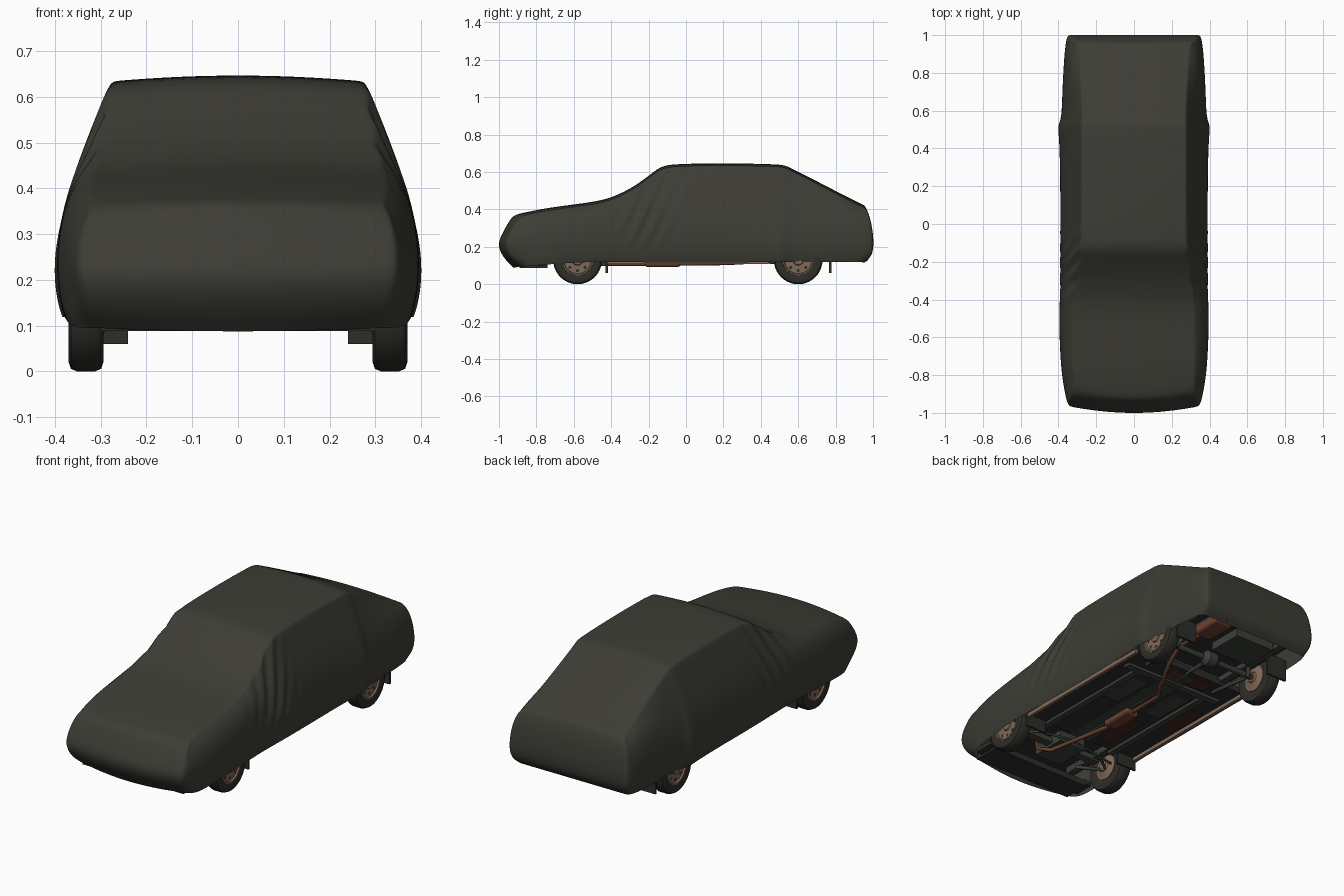
import bpy, bmesh, math
from mathutils import Vector

if "Cube" in bpy.data.objects:
    bpy.data.objects.remove(bpy.data.objects["Cube"])


def material(name, rgb):
    m = bpy.data.materials.new(name)
    m.diffuse_color = (*rgb, 1)
    m.use_nodes = True
    m.node_tree.nodes["Principled BSDF"].inputs["Base Color"].default_value = m.diffuse_color
    return m


CLOTH = material("olive_cloth", (0.047, 0.046, 0.036))
TYRE = material("tyre_rubber", (0.026, 0.026, 0.022))
RIM = material("tan_rim", (0.22, 0.14, 0.095))
RUST = material("rusty_pipe", (0.15, 0.055, 0.032))
FLOOR = material("dark_floor", (0.025, 0.027, 0.023))
STEEL = material("grey_steel", (0.045, 0.05, 0.042))
DARKRED = material("dark_red_primer", (0.06, 0.02, 0.014))


def finish(name, bm, mat, smooth=True):
    bmesh.ops.recalc_face_normals(bm, faces=bm.faces)
    me = bpy.data.meshes.new(name)
    bm.to_mesh(me)
    bm.free()
    ob = bpy.data.objects.new(name, me)
    bpy.context.collection.objects.link(ob)
    me.materials.append(mat)
    if smooth:
        bpy.ops.object.select_all(action='DESELECT')
        ob.select_set(True)
        bpy.context.view_layer.objects.active = ob
        bpy.ops.object.shade_smooth_by_angle(angle=math.radians(40))
    return ob


def box(name, lo, hi, mat):
    bm = bmesh.new()
    bmesh.ops.create_cube(bm, size=1)
    for v in bm.verts:
        v.co = Vector([(a + b) / 2 + c * (b - a) for a, b, c in zip(lo, hi, v.co)])
    return finish(name, bm, mat, False)


def pair(name, lo, hi, mat):
    box(name + "_right", lo, hi, mat)
    box(name + "_left", (-hi[0], lo[1], lo[2]), (-lo[0], hi[1], hi[2]), mat)


def tube(name, pts, r, mat):
    cu = bpy.data.curves.new(name, 'CURVE')
    cu.dimensions = '3D'
    cu.bevel_depth = r
    cu.bevel_resolution = 2
    cu.use_fill_caps = True
    sp = cu.splines.new('POLY')
    sp.points.add(len(pts) - 1)
    for p, c in zip(sp.points, pts):
        p.co = (*c, 1)
    cu.materials.append(mat)
    ob = bpy.data.objects.new(name, cu)
    bpy.context.collection.objects.link(ob)


def lathe(name, prof, centre, side, mat, n=40):
    # revolve (radius, offset outward) about the x axis
    bm = bmesh.new()
    rings = [[bm.verts.new((centre[0] + side * o,
                            centre[1] + r * math.cos(2 * math.pi * i / n),
                            centre[2] + r * math.sin(2 * math.pi * i / n)))
              for i in range(n)] for r, o in prof]
    for a, b in zip(rings, rings[1:]):
        for i in range(n):
            bm.faces.new((a[i], a[(i + 1) % n], b[(i + 1) % n], b[i]))
    bm.faces.new(rings[0])
    bm.faces.new(rings[-1])
    return finish(name, bm, mat)


# --- fabric cover: box-shaped cage with open bottom, then subdivided ---
# each station: y, top z, top half width, belt half width, widest half width, hem z
ST = [(-.86, .385, .315, .355, .378, .095), (-.75, .408, .325, .372, .392, .105),
      (-.58, .430, .325, .378, .400, .117), (-.45, .448, .32, .378, .400, .12),
      (-.36, .480, .31, .372, .396, .12), (-.27, .528, .30, .37, .395, .118),
      (-.19, .588, .29, .37, .395, .117), (-.13, .636, .283, .37, .395, .116),
      (-.05, .643, .28, .37, .395, .115), (.10, .648, .278, .37, .395, .115),
      (.30, .647, .278, .37, .396, .117), (.46, .643, .278, .37, .402, .119),
      (.525, .639, .278, .372, .410, .12), (.555, .625, .274, .36, .388, .12),
      (.70, .552, .28, .355, .385, .12), (.86, .468, .288, .35, .376, .12),
      (.93, .434, .292, .345, .37, .12)]
U = [-1, -.93, -.5, 0, .5, .93, 1]


def levels(y, zt, wt, wb, wm, zh):
    belt = min(.40, zt - .06)
    edge = zt - .014
    return [(y, zh, wm - .022), (y, zh + .035, wm - .01), (y, .25, wm), (y, belt, wb),
            (y, belt + .87 * (edge - belt), wb + .87 * (wt - wb)), (y, edge, wt)]


FRONT = [(-.925, .095, .31), (-.975, .135, .34), (-1.013, .205, .355),
         (-.99, .265, .352), (-.95, .335, .34), (-.925, .358, .318)]
REAR = [(.955, .115, .325), (.995, .15, .352), (1.006, .22, .357),
        (.992, .33, .345), (.97, .395, .32), (.955, .41, .298)]
ROWS = [FRONT] + [levels(*s) for s in ST] + [REAR]
NX, NY, NZ = len(U) - 1, len(ROWS) - 1, 5
bm = bmesh.new()
cage = {}


def cv(i, j, k):
    if (i, j, k) not in cage:
        y, z, w = ROWS[j][k]
        u = U[i]
        if j == 0:
            y += .04 * u * u          # bowed nose
        if k == NZ:
            z += .014 * (1 - u * u)   # crowned top
        if k == 0 and j == 0:
            z -= .008 * (1 - u * u)
        cage[i, j, k] = bm.verts.new((u * w, y, z))
    return cage[i, j, k]


def quads(n, m, f):
    for a in range(n):
        for b in range(m):
            bm.faces.new((f(a, b), f(a + 1, b), f(a + 1, b + 1), f(a, b + 1)))


quads(NX, NY, lambda a, b: cv(a, b, NZ))
for end in (0, NX):
    quads(NY, NZ, lambda a, b: cv(end, a, b))
for end in (0, NY):
    quads(NX, NZ, lambda a, b: cv(a, end, b))
cover = finish("car_cover", bm, CLOTH)
sub = cover.modifiers.new("smooth", 'SUBSURF')
sub.levels = sub.render_levels = 3
bpy.ops.object.modifier_apply(modifier=cover.modifiers[-1].name)
# soft folds fanning down the sides behind the front wheels
for v in cover.data.vertices:
    x, y, z = v.co
    m = math.exp(-((y + .22) / .14) ** 2) * min(1, max(0, (abs(x) - .24) / .06))
    m *= min(1, max(0, (z - .18) / .12))
    v.co.x += math.copysign(.006, x) * m * math.sin((y - .45 * z) * 75)
bpy.ops.object.shade_smooth_by_angle(angle=math.radians(60))

# --- wheels ---
for yname, y in (("front", -.58), ("rear", .60)):
    for sname, s in (("right", 1), ("left", -1)):
        n = f"{yname}_{sname}"
        c = (s * .332, y, .13)
        lathe("tyre_" + n, [(.078, -.03), (.11, -.038), (.124, -.033), (.13, -.02),
                            (.13, .02), (.124, .033), (.11, .038), (.084, .032), (.08, .01)],
              c, s, TYRE)
        lathe("rim_" + n, [(.083, .026), (.083, .033), (.076, .034), (.07, .02), (.045, .026),
                           (.03, .024), (.026, .034), (.012, .036)], c, s, RIM)
        lathe("brake_" + n, [(.07, -.034), (.07, -.031), (.03, -.045), (.025, -.055)], c, s, RIM)
        # dark vent holes round the rim
        for k in range(8):
            a = k * math.pi / 4
            lathe(f"rim_hole_{n}_{k}", [(.0085, .022), (.0085, .0265)],
                  (c[0], y + .057 * math.cos(a), .13 + .057 * math.sin(a)), s, FLOOR, 8)

# --- underbody ---
box("main_floor", (-.345, -.43, .128), (.345, .44, .16), FLOOR)
box("front_bay_floor", (-.28, -.88, .175), (.28, -.42, .20), FLOOR)
box("rear_floor", (-.28, .43, .175), (.28, .95, .20), FLOOR)
pair("front_arch", (.26, -.80, .265), (.375, -.42, .275), FLOOR)
pair("rear_arch", (.26, .43, .265), (.365, .90, .275), FLOOR)
box("front_undertray", (-.30, -.89, .088), (.30, -.74, .12), FLOOR)
pair("undertray_corner", (.29, -.85, .10), (.335, -.74, .125), FLOOR)
pair("sill", (.343, -.42, .108), (.36, .44, .13), RIM)
pair("floor_rail", (.20, -.45, .112), (.235, .30, .13), STEEL)
pair("front_rail", (.20, -.78, .14), (.235, -.42, .18), STEEL)
pair("rear_rail", (.20, .30, .145), (.235, .92, .18), STEEL)
box("tunnel", (-.06, -.43, .122), (.06, .40, .13), STEEL)
box("cross_brace", (-.30, .28, .112), (.30, .32, .13), STEEL)
pair("floor_panel", (.09, -.02, .122), (.18, .22, .13), STEEL)
box("primer_patch_left", (-.33, -.10, .124), (-.25, .15, .13), DARKRED)
box("primer_patch_middle", (-.17, .34, .122), (.05, .42, .13), DARKRED)
box("primer_patch_front", (-.16, -.38, .124), (-.08, -.12, .13), DARKRED)
box("fuel_tank", (-.19, .68, .13), (.05, .88, .18), STEEL)
box("engine_sump", (-.09, -.70, .115), (.07, -.50, .18), STEEL)
box("front_crossmember", (-.24, -.61, .13), (.24, -.565, .16), STEEL)
pair("front_mudflap", (.24, -.43, .06), (.362, -.418, .14), TYRE)
pair("rear_mudflap", (.24, .765, .06), (.362, .777, .18), TYRE)

# --- suspension and driveline ---
tube("rear_axle", [(-.30, .6, .13), (.30, .6, .13)], .016, STEEL)
lathe("differential", [(.02, -.05), (.042, -.025), (.042, .025), (.02, .05)],
      (0, .6, .132), 1, STEEL, 20)
tube("drive_shaft", [(0, -.40, .125), (0, .56, .13)], .011, STEEL)
for s, n in ((1, "right"), (-1, "left")):
    tube("front_arm_" + n, [(s * .18, -.68, .13), (s * .30, -.58, .11), (s * .18, -.50, .13)], .010, STEEL)
    tube("steering_rod_" + n, [(0, -.49, .135), (s * .29, -.53, .125)], .006, STEEL)
    tube("trailing_arm_" + n, [(s * .22, .36, .125), (s * .24, .6, .11)], .010, STEEL)
    tube("rear_damper_" + n, [(s * .24, .62, .11), (s * .2, .68, .2)], .012, STEEL)

# --- exhaust ---
tube("exhaust_pipe", [(.13, -.62, .15), (.11, -.64, .115), (.05, -.60, .108), (-.02, -.22, .108),
                      (-.02, .17, .112), (.03, .24, .114), (.14, .45, .125), (.16, .55, .17),
                      (.16, .65, .17), (.18, .76, .145), (.19, .97, .135)], .011, RUST)


def muffler(name, lo, hi):
    ob = box(name, lo, hi, RUST)
    b = ob.modifiers.new("round", 'BEVEL')
    b.width = .015
    b.segments = 3


muffler("middle_muffler", (-.06, -.22, .092), (.02, -.03, .128))
muffler("rear_muffler", (.13, .76, .118), (.24, .94, .168))
